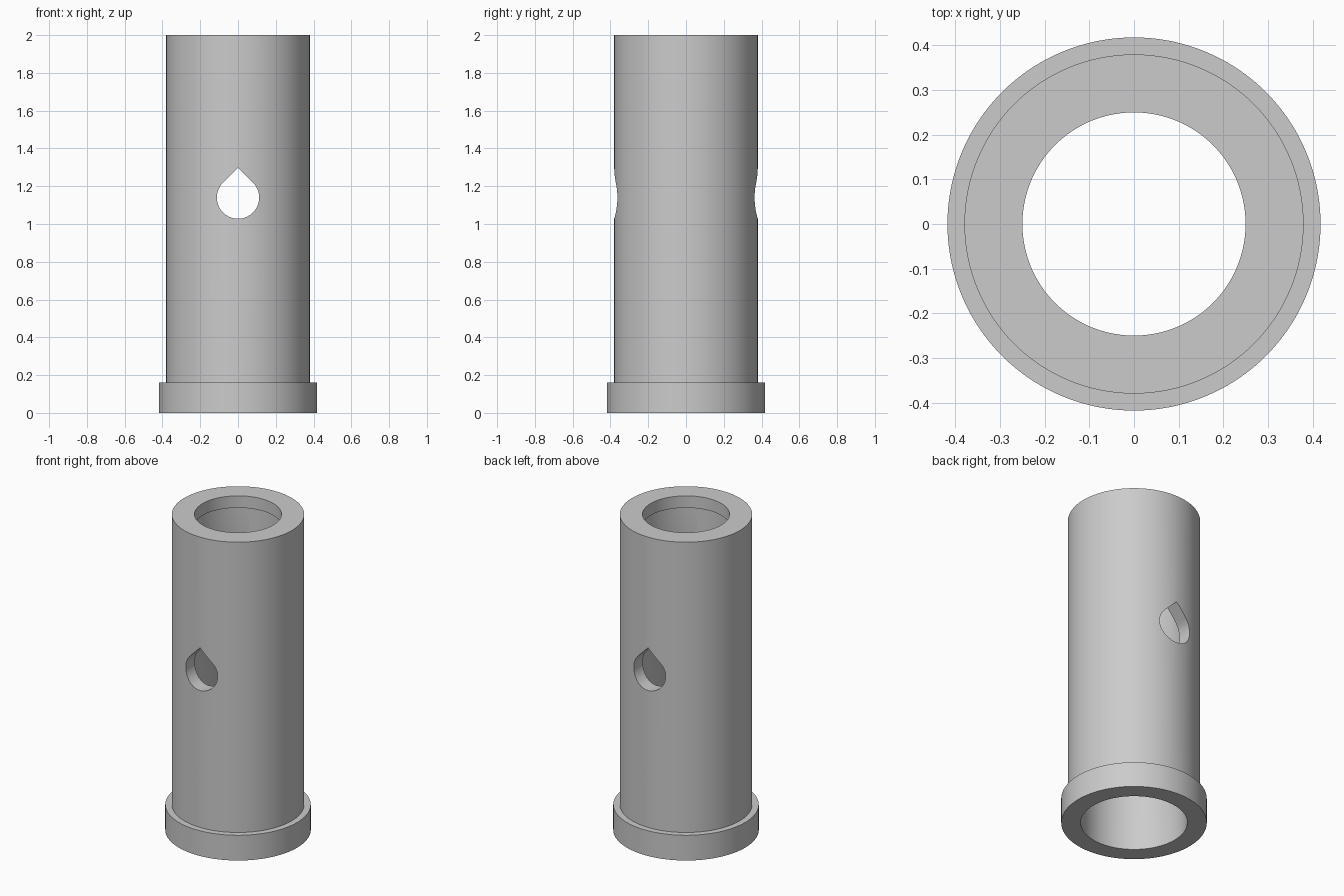
import bpy, bmesh, math
from mathutils import Vector, Matrix

cube = bpy.data.objects.get("Cube")
if cube:
    bpy.data.objects.remove(cube, do_unlink=True)

SEGMENTS = 128

grey = bpy.data.materials.new("plain_grey")
grey.use_nodes = True
colour = (0.6, 0.6, 0.6, 1)
grey.diffuse_color = colour
grey.node_tree.nodes["Principled BSDF"].inputs["Base Color"].default_value = colour


def make_object(name, bm):
    bmesh.ops.recalc_face_normals(bm, faces=bm.faces)
    mesh = bpy.data.meshes.new(name)
    bm.to_mesh(mesh)
    bm.free()
    mesh.materials.append(grey)
    obj = bpy.data.objects.new(name, mesh)
    bpy.context.collection.objects.link(obj)
    return obj


def revolve(name, profile):
    """Turn a closed (radius, height) profile around the z axis."""
    bm = bmesh.new()
    rings = []
    for i in range(SEGMENTS):
        turn = Matrix.Rotation(math.tau * i / SEGMENTS, 3, "Z")
        rings.append([bm.verts.new(turn @ Vector((r, 0, z))) for r, z in profile])
    n = len(profile)
    for i, ring in enumerate(rings):
        after = rings[(i + 1) % SEGMENTS]
        for j in range(n):
            k = (j + 1) % n
            bm.faces.new((ring[j], after[j], after[k], ring[k]))
    return make_object(name, bm)


def teardrop_prism(name, radius, height, length):
    """Round hole with a pointed roof, running along y."""
    bm = bmesh.new()
    steps = 48
    points = [Vector((0, -length / 2, height + radius * math.sqrt(2)))]
    for i in range(steps + 1):
        a = math.radians(135 + 270 * i / steps)
        points.append(Vector((radius * math.cos(a), -length / 2,
                              height + radius * math.sin(a))))
    face = bm.faces.new([bm.verts.new(p) for p in points])
    extruded = bmesh.ops.extrude_face_region(bm, geom=[face])["geom"]
    moved = [v for v in extruded if isinstance(v, bmesh.types.BMVert)]
    bmesh.ops.translate(bm, verts=moved, vec=(0, length, 0))
    return make_object(name, bm)


# Hollow sleeve with base collar, stepped bore and narrow top lip
sleeve = revolve("sleeve", [
    (0.306, 0), (0.418, 0), (0.418, 0.16), (0.38, 0.16), (0.38, 2),
    (0.25, 2), (0.25, 1.924), (0.295, 1.924), (0.295, 0.96), (0.306, 0.94),
])

# Teardrop cross hole through front and back walls
cutter = teardrop_prism("cross_hole_cutter", 0.112, 1.14, 1.2)
cutter.hide_render = True
cut = sleeve.modifiers.new("cross_hole", "BOOLEAN")
cut.operation = "DIFFERENCE"
cut.solver = "EXACT"
cut.object = cutter

bpy.ops.object.select_all(action="DESELECT")
bpy.context.view_layer.objects.active = sleeve
sleeve.select_set(True)
bpy.ops.object.modifier_apply(modifier=cut.name)
bpy.data.objects.remove(cutter, do_unlink=True)

# Smooth round walls, crisp rims
bpy.ops.object.shade_smooth_by_angle(angle=math.radians(30))
